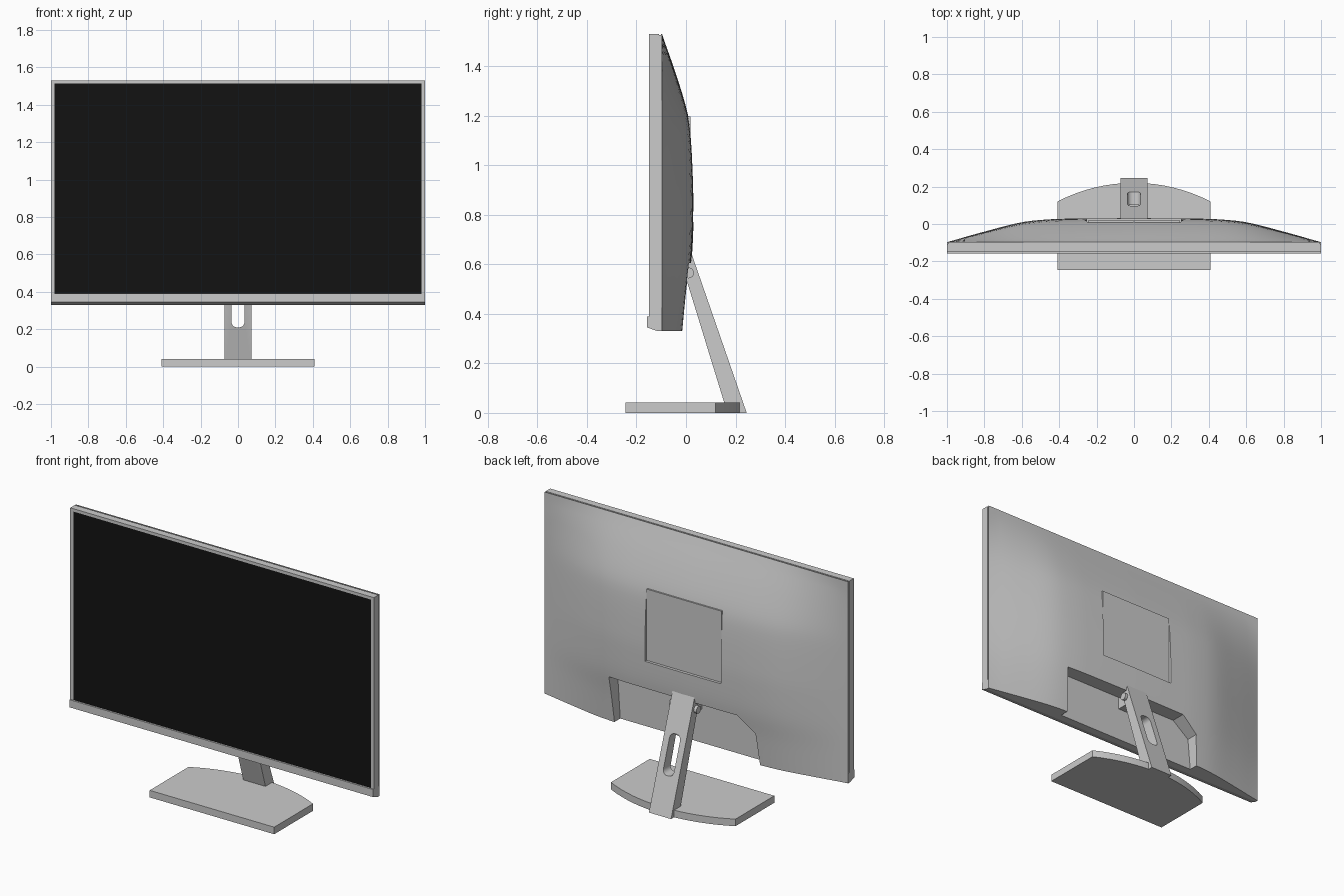
import bpy, bmesh, math

if "Cube" in bpy.data.objects:
    bpy.data.objects.remove(bpy.data.objects["Cube"])


def finish(name, bm, smooth=False):
    bmesh.ops.recalc_face_normals(bm, faces=bm.faces)
    me = bpy.data.meshes.new(name)
    bm.to_mesh(me)
    bm.free()
    ob = bpy.data.objects.new(name, me)
    bpy.context.collection.objects.link(ob)
    if smooth:
        smooth_angle(ob)
    return ob


def activate(ob):
    bpy.ops.object.select_all(action='DESELECT')
    ob.select_set(True)
    bpy.context.view_layer.objects.active = ob


def smooth_angle(ob):
    activate(ob)
    bpy.ops.object.shade_smooth_by_angle(angle=math.radians(30))


def prism(name, pts, axis, lo, hi, smooth=False):
    """Extrude a 2D outline along an axis: x -> (y,z), y -> (x,z), z -> (x,y)."""
    place = {'x': lambda p, t: (t, p[0], p[1]),
             'y': lambda p, t: (p[0], t, p[1]),
             'z': lambda p, t: (p[0], p[1], t)}[axis]
    bm = bmesh.new()
    a = [bm.verts.new(place(p, lo)) for p in pts]
    b = [bm.verts.new(place(p, hi)) for p in pts]
    bm.faces.new(a)
    bm.faces.new(b)
    n = len(pts)
    for i in range(n):
        bm.faces.new((a[i], a[(i + 1) % n], b[(i + 1) % n], b[i]))
    return finish(name, bm, smooth)


def box(name, x0, x1, y0, y1, z0, z1):
    return prism(name, [(x0, z0), (x1, z0), (x1, z1), (x0, z1)], 'y', y0, y1)


def cut(ob, cutter):
    cutter.hide_render = True
    m = ob.modifiers.new("cut", 'BOOLEAN')
    m.operation, m.solver, m.object = 'DIFFERENCE', 'EXACT', cutter
    activate(ob)
    bpy.ops.object.modifier_apply(modifier=m.name)
    bpy.data.objects.remove(cutter, do_unlink=True)


def curve(t, pts):
    """Smooth (cosine-free Hermite) interpolation through sorted points."""
    def slope(i):
        a, b = pts[max(i - 1, 0)], pts[min(i + 1, len(pts) - 1)]
        return (b[1] - a[1]) / (b[0] - a[0])
    for i in range(len(pts) - 1):
        (x0, y0), (x1, y1) = pts[i], pts[i + 1]
        if t <= x1 + 1e-9:
            h = x1 - x0
            s = (t - x0) / h
            return (y0 * (1 + 2 * s) * (1 - s) ** 2 + y1 * s * s * (3 - 2 * s)
                    + h * slope(i) * s * (1 - s) ** 2 + h * slope(i + 1) * s * s * (s - 1))


# Front bezel: side and top bars, chin with a sloped underside
for side, s in (("right", 1), ("left", -1)):
    x = sorted((0.98 * s, s))
    box("bezel_" + side, x[0], x[1], -0.15, -0.108, 0.38, 1.53)
box("bezel_top", -0.98, 0.98, -0.15, -0.108, 1.513, 1.53)
prism("bezel_chin", [(-0.157, 0.39), (-0.157, 0.345), (-0.115, 0.33), (-0.1, 0.33), (-0.1, 0.39)],
      'x', -1, 1)
box("panel_core", -0.994, 0.994, -0.115, -0.098, 0.335, 1.525)

# Screen
screen = box("screen", -0.98, 0.98, -0.146, -0.112, 0.388, 1.513)
black = bpy.data.materials.new("screen_black")
black.diffuse_color = (0.006, 0.006, 0.006, 1)
black.use_nodes = True
black.node_tree.nodes["Principled BSDF"].inputs["Base Color"].default_value = black.diffuse_color
screen.data.materials.append(black)

# Domed back cover, built as a height field closed by a flat front
ACROSS = [(0, 1), (0.3, 0.98), (0.45, 0.95), (0.6, 0.83), (0.8, 0.45), (1, 0.02)]
UPWARD = [(0.33, 0.69), (0.5, 0.82), (0.64, 0.95), (0.8, 1), (0.9, 1), (1.1, 0.93),
          (1.2, 0.83), (1.35, 0.5), (1.53, 0.02)]
NX, NZ = 48, 36
bm = bmesh.new()
front, back = [], []
for j in range(NZ + 1):
    z = 0.33 + 1.2 * j / NZ
    rows = ([], [])
    for i in range(NX + 1):
        x = -1 + 2 * i / NX
        depth = max(0.003, 0.131 * curve(abs(x), ACROSS) * curve(z, UPWARD))
        rows[0].append(bm.verts.new((x, -0.1, z)))
        rows[1].append(bm.verts.new((x, -0.1 + depth, z)))
    front.append(rows[0])
    back.append(rows[1])
for g in (front, back):
    for j in range(NZ):
        for i in range(NX):
            bm.faces.new((g[j][i], g[j][i + 1], g[j + 1][i + 1], g[j + 1][i]))
for j in range(NZ):
    for i in (0, NX):
        bm.faces.new((front[j][i], front[j + 1][i], back[j + 1][i], back[j][i]))
for i in range(NX):
    for j in (0, NZ):
        bm.faces.new((front[j][i], front[j][i + 1], back[j][i + 1], back[j][i]))
cover = finish("back_cover", bm)

# Connector bay at the bottom and the shallow mounting recess above it
cut(cover, prism("bay_cutter", [(0.5, 0.605), (-0.35, 0.605), (-0.46, 0.52), (-0.48, 0.3), (0.48, 0.3)],
                 'y', -0.07, 0.2))
cut(cover, box("recess_cutter", -0.25, 0.25, 0.012, 0.2, 0.77, 1.2))
smooth_angle(cover)
box("mounting_plate", -0.247, 0.247, 0.0, 0.018, 0.773, 1.197)

# Slanted stand column with a rounded cable slot
column = prism("stand_column", [(0.245, 0), (0.167, 0), (-0.005, 0.56), (-0.005, 0.65), (0.02, 0.65)],
               'x', -0.073, 0.073)
r, x0, z0, z1 = 0.028, 0.035, 0.21, 0.43
slot = []
for cx, cz, start in ((x0 - r, z1 - r, 0), (r - x0, z1 - r, 90), (r - x0, z0 + r, 180), (x0 - r, z0 + r, 270)):
    for k in range(5):
        a = math.radians(start + 22.5 * k)
        slot.append((cx + r * math.cos(a), cz + r * math.sin(a)))
cut(column, prism("slot_cutter", slot, 'y', -0.2, 0.4))
smooth_angle(column)

# Tilt hinge joining the column to the bay
box("hinge_block", -0.055, 0.055, -0.08, 0.02, 0.53, 0.6)
prism("hinge_pin", [(0.01 + 0.022 * math.cos(k * math.pi / 8), 0.565 + 0.022 * math.sin(k * math.pi / 8))
                    for k in range(16)], 'x', -0.09, 0.09, True)

# Foot: straight front, bowed rear edge
foot = [(-0.41, -0.245), (0.41, -0.245)]
R = (0.41 ** 2 + 0.1 ** 2) / 0.2
half = math.asin(0.41 / R)
for k in range(17):
    a = half - 2 * half * k / 16
    foot.append((R * math.sin(a), 0.22 - R + R * math.cos(a)))
prism("stand_foot", foot, 'z', 0, 0.042, True)
